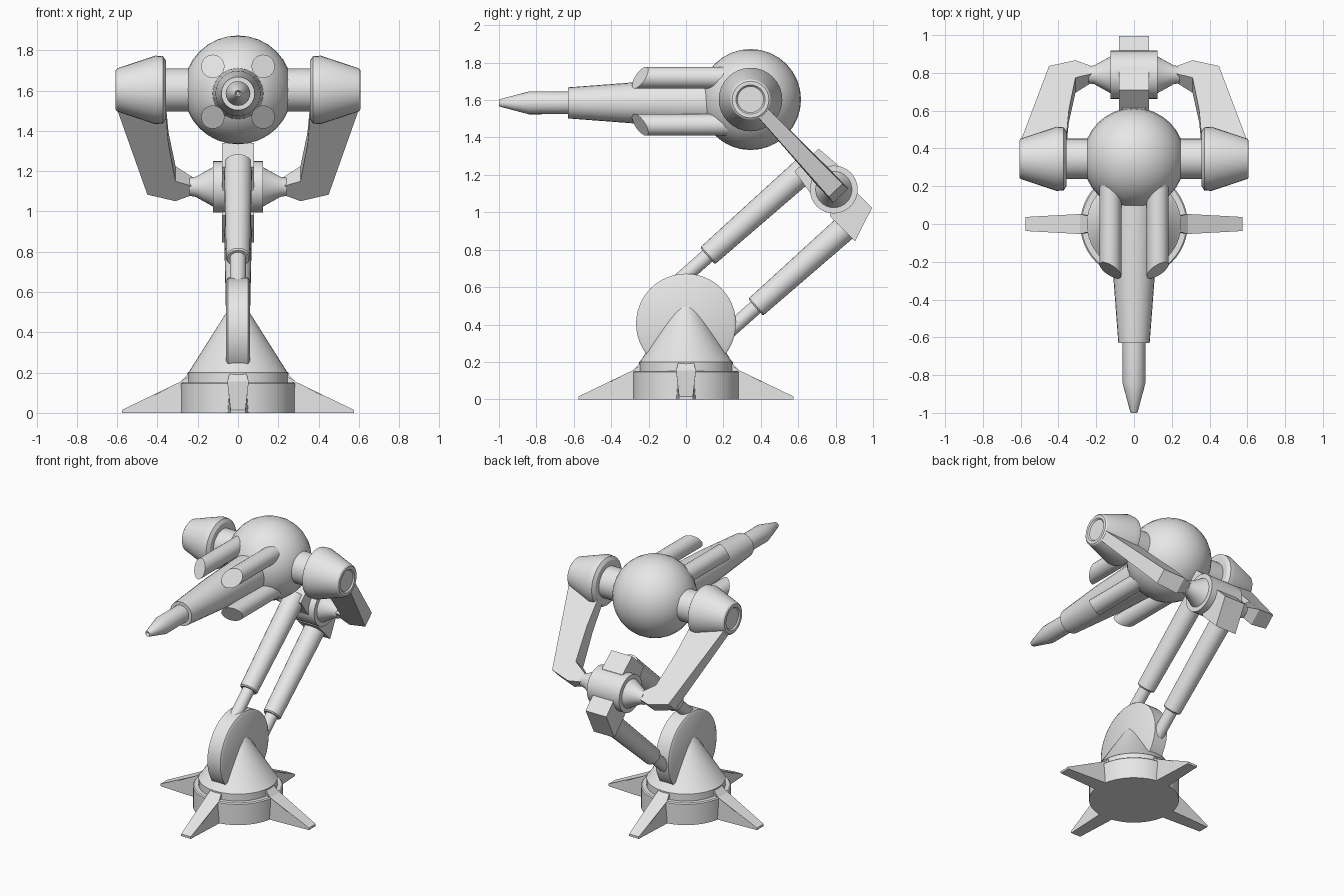
import bpy, bmesh
from math import sin, cos, pi, radians
from mathutils import Vector, Matrix

cube = bpy.data.objects.get("Cube")
if cube:
    bpy.data.objects.remove(cube, do_unlink=True)

grey = bpy.data.materials.new("plain_grey")
grey.use_nodes = True
COLOUR = (0.8, 0.8, 0.8, 1)
grey.diffuse_color = COLOUR
grey.node_tree.nodes["Principled BSDF"].inputs["Base Color"].default_value = COLOUR


def finish(name, bm, smooth=True):
    bmesh.ops.recalc_face_normals(bm, faces=bm.faces[:])
    mesh = bpy.data.meshes.new(name)
    bm.to_mesh(mesh)
    bm.free()
    mesh.materials.append(grey)
    obj = bpy.data.objects.new(name, mesh)
    bpy.context.collection.objects.link(obj)
    if smooth:
        bpy.ops.object.select_all(action='DESELECT')
        obj.select_set(True)
        bpy.context.view_layer.objects.active = obj
        bpy.ops.object.shade_smooth_by_angle(angle=radians(32))
    return obj


def lathe(name, profile, origin, axis, sides=32):
    """Spin (distance, radius) pairs about an axis and cap both ends."""
    bm = bmesh.new()
    place = Matrix.Translation(origin) @ Vector(axis).to_track_quat('Z', 'Y').to_matrix().to_4x4()
    rings = []
    for d, r in profile:
        rings.append([bm.verts.new(place @ Vector((r * cos(2 * pi * i / sides), r * sin(2 * pi * i / sides), d)))
                      for i in range(sides)])
    for a, b in zip(rings, rings[1:]):
        for i in range(sides):
            j = (i + 1) % sides
            bm.faces.new((a[i], a[j], b[j], b[i]))
    bm.faces.new(rings[0])
    bm.faces.new(rings[-1])
    return finish(name, bm)


def loft(name, first, second):
    """Join two matching outlines into a closed flat-sided solid."""
    bm = bmesh.new()
    a = [bm.verts.new(p) for p in first]
    b = [bm.verts.new(p) for p in second]
    n = len(a)
    for i in range(n):
        j = (i + 1) % n
        bm.faces.new((a[i], a[j], b[j], b[i]))
    bm.faces.new(a)
    bm.faces.new(b)
    return finish(name, bm, smooth=False)


# Base drum, collar and cone
lathe("base_drum", [(0, 0.285), (0.145, 0.285), (0.152, 0.278)], (0, 0, 0), (0, 0, 1), 48)
lathe("base_collar", [(0.14, 0.25), (0.2, 0.25), (0.205, 0.243), (0.58, 0.006)], (0, 0, 0), (0, 0, 1), 48)

# Four splayed feet
foot = [(0.2, 0, 0.055), (0.575, 0, 0.037), (0.575, 0.015, 0.037), (0.285, 0.155, 0.053), (0.24, 0.2, 0.04), (0.2, 0.2, 0.04)]
for i, label in enumerate(("left", "back", "right", "front")):
    turn = Matrix.Rotation(i * pi / 2, 4, 'Z')
    loft(label + "_foot", [turn @ Vector((r, w, z)) for r, z, w in foot],
         [turn @ Vector((r, -w, z)) for r, z, w in foot])

# Upright pivot wheel
lathe("pivot_wheel", [(-0.06, 0.25), (-0.05, 0.267), (0.05, 0.267), (0.06, 0.25)],
      (0, 0, 0.405), (1, 0, 0), 48)

# Parallel pistons of the lower arm
SLOPE = Vector((0, 0.748, 0.664))
for label, start, length in (("upper", (0, 0.115, 0.767), 0.7), ("lower", (0, 0.372, 0.492), 0.68)):
    lathe(label + "_piston_rod", [(-0.26, 0.04), (0.1, 0.04)], start, SLOPE, 24)
    lathe(label + "_piston_sleeve", [(0, 0.054), (0.008, 0.06), (length, 0.07)], start, SLOPE, 24)

# Elbow hub, its side cones and the two bracket blocks
ELBOW = Vector((0, 0.79, 1.122))
lathe("elbow_hub", [(-0.125, 0.128), (0.125, 0.128)], ELBOW, (1, 0, 0))
upper_block = [(0.71, 1.34), (0.815, 1.25), (0.85, 1.1), (0.68, 1.08), (0.58, 1.22)]
lower_block = [(0.995, 1.025), (0.904, 0.845), (0.77, 0.98), (0.77, 1.12), (0.9, 1.12)]
for label, outline in (("upper", upper_block), ("lower", lower_block)):
    loft(label + "_elbow_block", [(0.08, y, z) for y, z in outline],
         [(-0.08, y, z) for y, z in outline])

# Head ball
HEAD = Vector((0, 0.345, 1.603))
bm = bmesh.new()
bmesh.ops.create_uvsphere(bm, u_segments=32, v_segments=16, radius=0.27,
                          matrix=Matrix.Translation(HEAD))
finish("head_ball", bm)

# Shoulders and cranked arms: outline entries are (x, distance along arm, half thickness)
along = Vector((0, 0.684, -0.73))
across = Vector((0, 0.73, 0.684))
arm = [(0.58, 0, 0.033), (0.6, 0.1, 0.035), (0.45, 0.665, 0.05), (0.31, 0.705, 0.055), (0.215, 0.68, 0.03),
       (0.215, 0.63, 0.03), (0.31, 0.57, 0.055), (0.345, 0.33, 0.045), (0.36, 0.1, 0.035), (0.38, 0, 0.033)]
for side, label in ((1, "left"), (-1, "right")):
    out = (side, 0, 0)
    lathe(label + "_elbow_cone", [(0.12, 0.1), (0.21, 0.05), (0.24, 0.045)], ELBOW, out)
    lathe(label + "_shoulder_shaft", [(0.15, 0.107), (0.38, 0.107)], HEAD, out)
    lathe(label + "_shoulder_cap", [(0.358, 0.145), (0.372, 0.167), (0.41, 0.17), (0.6, 0.107), (0.607, 0.098),
                                   (0.607, 0.078), (0.598, 0.07), (0.598, 0.005)], HEAD, out)
    faces = [[HEAD + Vector((side * x, 0, 0)) + along * s + across * t * k for x, s, t in arm]
             for k in (1, -1)]
    loft(label + "_crank_arm", *faces)

# Stepped barrel with a pointed hollow tip
MUZZLE = Vector((0, 0, 1.585))
lathe("barrel_housing", [(-0.2, 0.13), (0.25, 0.112), (0.63, 0.083)], MUZZLE, (0, -1, 0), 24)
lathe("barrel_tip", [(0.6, 0.06), (0.84, 0.061), (0.995, 0.02), (1, 0.016), (0.98, 0.008)],
      MUZZLE, (0, -1, 0), 24)

# Four pods around the barrel with slanted noses
for sx, side in ((1, "left"), (-1, "right")):
    for sz, level in ((1, "upper"), (-1, "lower")):
        pod = lathe(f"{level}_{side}_pod", [(-0.25, 0.058), (0.245, 0.058)],
                    (sx * 0.125, 0, 1.594 + sz * 0.126), (0, -1, 0), 24)
        radial = Vector((sx, 0, sz)).normalized()
        centre = Vector((sx * 0.125, 0, 1.594 + sz * 0.126))
        for v in pod.data.vertices:
            if v.co.y < 0:
                v.co.y += (v.co - centre).dot(radial) * 0.75
